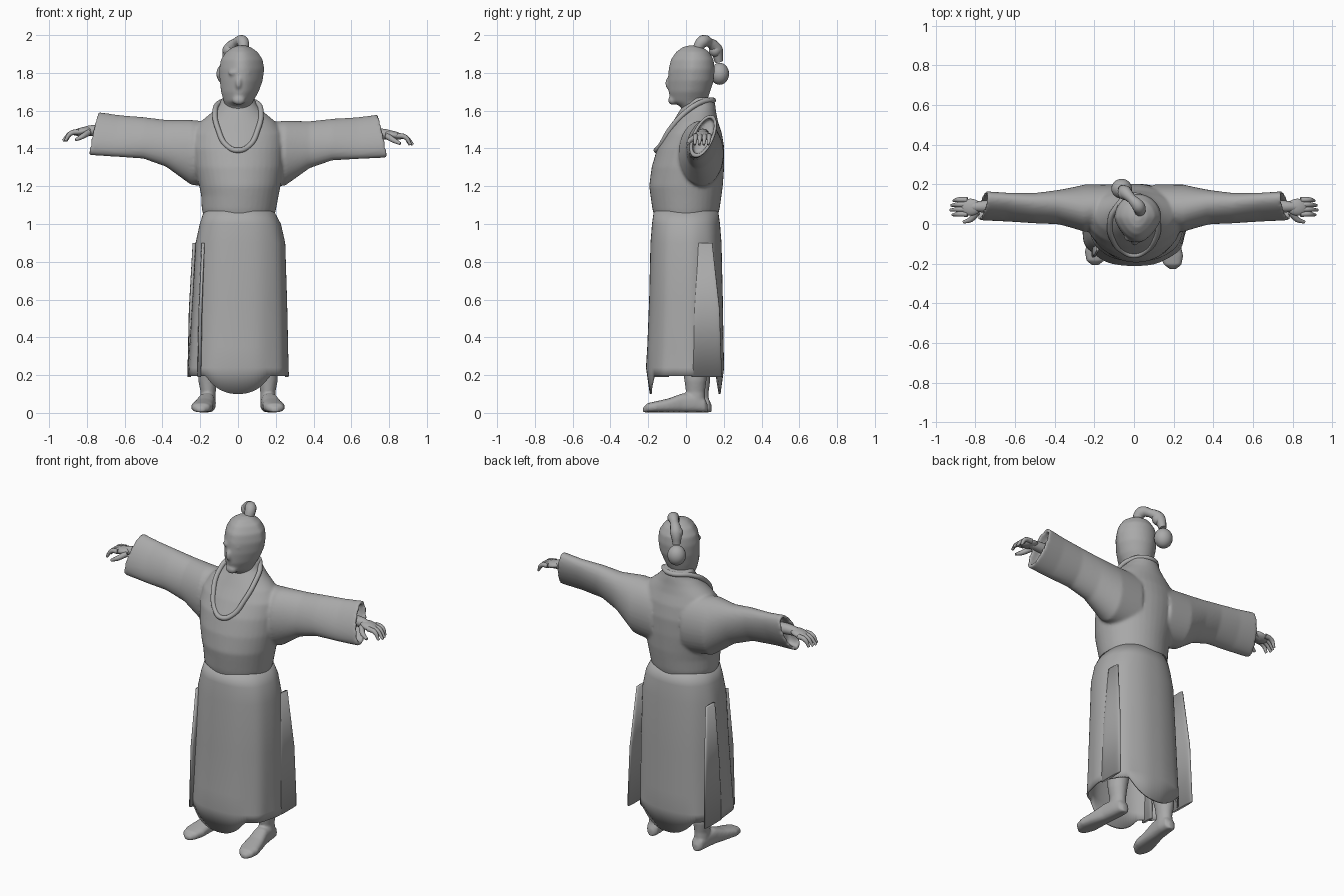
import bpy, bmesh, math
from mathutils import Vector, Matrix

if "Cube" in bpy.data.objects:
    bpy.data.objects.remove(bpy.data.objects["Cube"])

GREY = bpy.data.materials.new("plain grey")
GREY.use_nodes = True
GREY.diffuse_color = (0.4, 0.4, 0.4, 1)
GREY.node_tree.nodes["Principled BSDF"].inputs["Base Color"].default_value = (0.4, 0.4, 0.4, 1)


def finish(name, bm, voxel=0, smooth=0):
    bmesh.ops.recalc_face_normals(bm, faces=bm.faces)
    mesh = bpy.data.meshes.new(name)
    bm.to_mesh(mesh)
    bm.free()
    mesh.materials.append(GREY)
    mesh.shade_smooth()
    obj = bpy.data.objects.new(name, mesh)
    bpy.context.collection.objects.link(obj)
    if voxel:
        mod = obj.modifiers.new("fuse", "REMESH")
        mod.mode, mod.voxel_size, mod.use_smooth_shade = "VOXEL", voxel, True
    if smooth:
        mod = obj.modifiers.new("soften", "SMOOTH")
        mod.iterations = smooth
    return obj


def loft(bm, rings, n=40, power=2.0, caps=(True, True), shape=None):
    """Skin superellipse rings given as (centre, axis u, axis v)."""
    loops = []
    for i, (c, u, v) in enumerate(rings):
        loop = []
        for k in range(n):
            t = math.tau * k / n
            cs, sn = math.cos(t), math.sin(t)
            a = math.copysign(abs(cs) ** (2 / power), cs)
            b = math.copysign(abs(sn) ** (2 / power), sn)
            p = Vector(c) + Vector(u) * a + Vector(v) * b
            loop.append(bm.verts.new(shape(p, t, i) if shape else p))
        loops.append(loop)
    for lo, hi in zip(loops, loops[1:]):
        for k in range(n):
            bm.faces.new((lo[k], lo[(k + 1) % n], hi[(k + 1) % n], hi[k]))
    if caps[0]:
        bm.faces.new(loops[0][::-1])
    if caps[1]:
        bm.faces.new(loops[-1])


def upright(rows):
    return [((cx, cy, z), (rx, 0, 0), (0, ry, 0)) for z, cx, cy, rx, ry in rows]


def ball(bm, centre, radii, pitch=0):
    m = Matrix.Translation(centre) @ Matrix.Rotation(pitch, 4, "Y") @ Matrix.Diagonal((*radii, 1))
    bmesh.ops.create_uvsphere(bm, u_segments=24, v_segments=16, radius=1, matrix=m)


def tube(name, points, radii, cyclic=False):
    curve = bpy.data.curves.new(name, "CURVE")
    curve.dimensions, curve.bevel_depth, curve.bevel_resolution = "3D", 1, 4
    curve.resolution_u, curve.use_fill_caps = 8, True
    line = curve.splines.new("BEZIER")
    line.bezier_points.add(len(points) - 1)
    line.use_cyclic_u = cyclic
    for bp, p, r in zip(line.bezier_points, points, radii):
        bp.co, bp.radius = p, r
        bp.handle_left_type = bp.handle_right_type = "AUTO"
    curve.materials.append(GREY)
    obj = bpy.data.objects.new(name, curve)
    bpy.context.collection.objects.link(obj)


# Upper robe: torso and wide sleeves fused together
bm = bmesh.new()
loft(bm, upright([
    (1.03, .005, 0, .185, .165), (1.08, .005, 0, .197, .178), (1.15, .01, 0, .205, .188),
    (1.2, .01, 0, .215, .195), (1.3, .005, .01, .235, .192), (1.4, 0, .025, .245, .178),
    (1.48, 0, .04, .24, .15), (1.54, 0, .05, .2, .12), (1.59, 0, .06, .14, .1),
    (1.63, 0, .07, .1, .085), (1.67, 0, .075, .085, .07)]))
# Sleeve sections: x, y, z, long axis (lean x, y, z), short axis y
SLEEVE = [(.1, .085, 1.36, 0, .03, .17, .11), (.25, .08, 1.375, 0, .03, .165, .115),
          (.38, .085, 1.42, 0, .04, .12, .077), (.5, .08, 1.447, 0, .045, .107, .062),
          (.64, .085, 1.455, -.01, .05, .108, .052), (.765, .092, 1.465, -.025, .05, .112, .053)]
for side, lift in ((1, 0), (-1, .018)):
    rings = []
    for x, y, z, ax, ay, az, b in SLEEVE:
        rings.append((Vector((side * x, y, z + lift * x)), Vector((side * ax, ay, az)), Vector((0, b, -.4 * b))))
    c, u, v = rings[-1]
    rings.append((c, u * .85, v * .72))
    rings.append((c - Vector((side * .06, 0, 0)), u * .8, v * .68))
    loft(bm, rings)
finish("upper_robe", bm, .009, 4)


# Skirt with soft folds and a drooping point at the front and back hem
def skirt_shape(p, t, i):
    fold = 1 + .003 * i * math.sin(9 * t + .6) * abs(math.cos(t))
    p.x *= fold
    p.y *= fold
    if i == 6:
        droop = max(0, abs(math.sin(t)) - .8) / .2
        p.z -= .095 * droop
        p.y *= 1 - .1 * droop
    return p


bm = bmesh.new()
loft(bm, upright([
    (1.07, .005, 0, .185, .17), (1.0, .012, 0, .215, .18), (.9, .012, 0, .237, .188),
    (.6, .008, 0, .25, .195), (.35, .003, -.003, .26, .202), (.24, 0, -.005, .264, .207),
    (.195, 0, -.005, .266, .208)]), n=96, power=2.3, caps=(True, False), shape=skirt_shape)
skirt = finish("skirt", bm)
mod = skirt.modifiers.new("cloth thickness", "SOLIDIFY")
mod.thickness = .01

# Loose slit panels hanging at the sides and one front corner
for name, x, y, depth in (("left_side_panel", .258, .11, .08), ("right_side_panel", -.258, .11, .08),
                          ("front_corner_panel", -.205, -.13, .04)):
    bm = bmesh.new()
    loft(bm, [((x * .9, y * .9, .9), (.008, 0, 0), (0, depth * .5, 0)),
              ((x * .97, y, .55), (.01, 0, 0), (0, depth * .85, 0)),
              ((x, y, .19), (.01, 0, 0), (0, depth, 0))], n=24, power=4)
    finish(name, bm)

# Collar band looping round the neck and down the chest
half = [(.06, -.135, 1.415), (.105, -.085, 1.5), (.122, -.01, 1.585), (.1, .07, 1.64)]
loop = [(0, -.158, 1.39)] + half + [(0, .145, 1.655)] + [(-x, y, z) for x, y, z in reversed(half)]
tube("collar", loop, [.014] * len(loop), True)


# Head, narrowing toward the face, with nose and brow
def face_shape(p, t, i):
    if i > 1:
        p.x -= (p.x - .01) * .3 * max(0, -math.sin(t))
    return p


bm = bmesh.new()
loft(bm, upright([
    (1.54, 0, .06, .065, .065), (1.62, 0, .05, .07, .078), (1.65, .002, .015, .078, .095),
    (1.7, .01, .018, .1, .11), (1.76, .017, .026, .114, .121), (1.82, .02, .03, .119, .122),
    (1.87, .02, .033, .111, .113), (1.91, .02, .035, .085, .088), (1.935, .02, .035, .05, .055),
    (1.945, .02, .035, .02, .02)]), shape=face_shape)
ball(bm, (.003, -.088, 1.745), (.017, .022, .035))
ball(bm, (.005, -.07, 1.655), (.035, .025, .025))
ball(bm, (.007, -.07, 1.8), (.06, .022, .02))
finish("head", bm, .008, 4)

# Topknot arching back into the rear bun
tube("topknot", [(.03, .055, 1.915), (.022, .09, 1.967), (-.01, .125, 1.96), (-.045, .16, 1.925),
                 (-.06, .175, 1.86)], [.026, .033, .024, .034, .022])
bm = bmesh.new()
ball(bm, (-.062, .178, 1.795), (.052, .05, .058))
ball(bm, (-.045, .155, 1.92), (.037, .034, .036))
finish("hair_bun", bm)

for word, s, lift, back in (("left", 1, 0, 0), ("right", -1, .02, .02)):
    # Hands: wrist, palm, drooping fingers and thumb
    bm = bmesh.new()
    ball(bm, (s * .825, .085, 1.47 + lift), (.055, .043, .021), s * .2)
    finish(word + "_palm", bm)

    def limb(part, points, radii):
        tube(word + "_" + part, [(s * x, y, z + lift) for x, y, z in points], radii)

    limb("wrist", [(.68, .09, 1.47), (.77, .088, 1.475), (.83, .086, 1.468)], [.035, .029, .022])
    for k in range(4):
        y, reach = .05 + .024 * k, .93 - .012 * abs(k - 1.3)
        limb("finger_%d" % (k + 1), [(.84, y, 1.468), (.885, y, 1.46), (reach, y - .004, 1.42)],
             [.014, .013, .007])
    limb("thumb", [(.79, .06, 1.465), (.825, .022, 1.443), (.86, .01, 1.425)], [.017, .014, .008])

    # Feet and trouser legs
    bm = bmesh.new()
    loft(bm, [((s * cx, y + back, h + .003), (w, 0, 0), (0, 0, h)) for y, cx, w, h in (
        (.115, .158, .015, .02), (.1, .158, .035, .036), (.05, .16, .043, .05), (-.02, .168, .045, .05),
        (-.09, .18, .052, .037), (-.16, .19, .058, .029), (-.205, .195, .045, .024),
        (-.228, .196, .015, .012))], n=32, power=2.6)
    loft(bm, upright([(.05, s * .16, .05 + back, .042, .052), (.11, s * .158, .05 + back, .04, .05),
                      (.17, s * .16, .05 + back, .05, .058), (.4, s * .14, .04, .075, .08)]))
    finish(word + "_leg_and_foot", bm, .007, 3)
